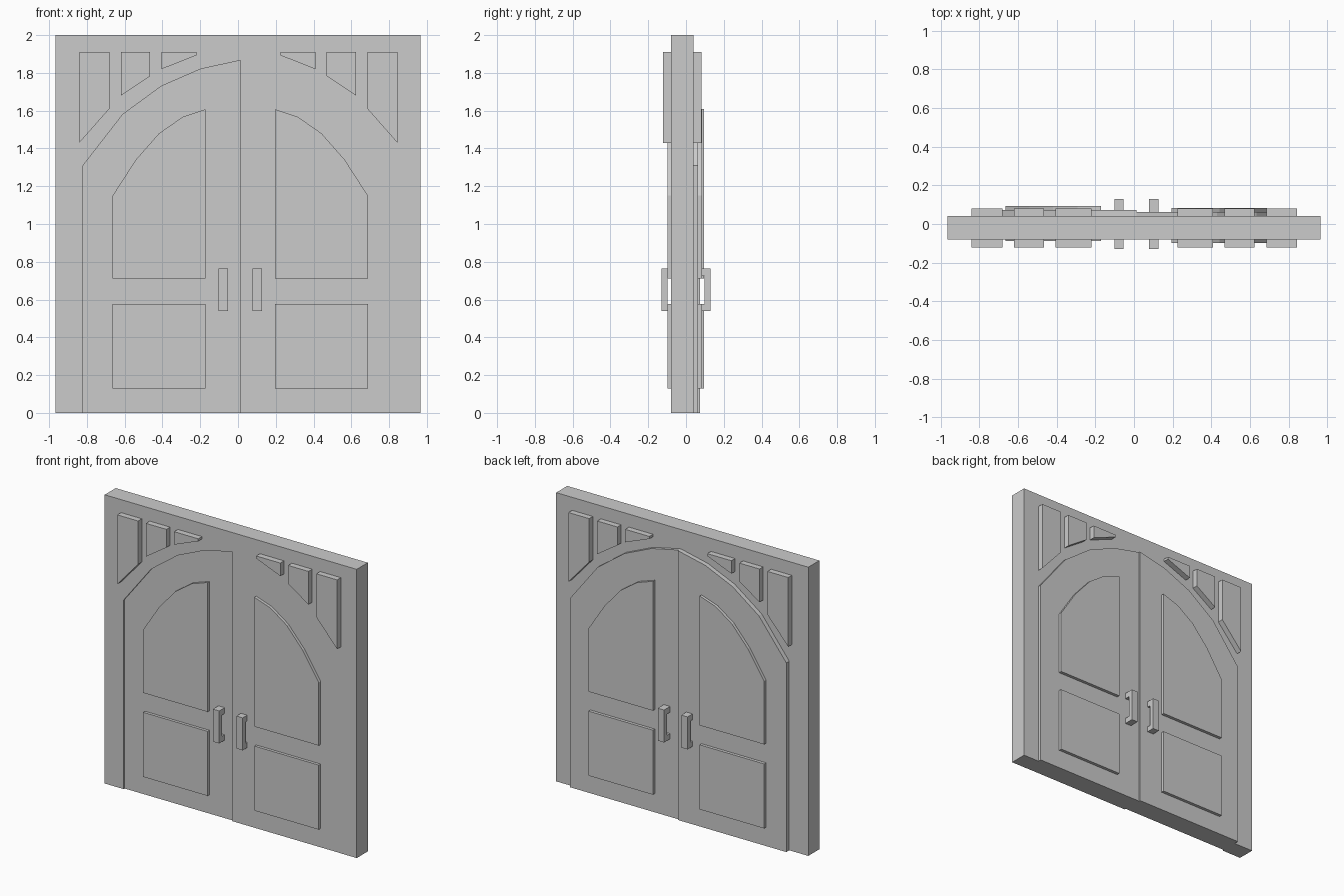
import bpy, bmesh

if "Cube" in bpy.data.objects:
    bpy.data.objects.remove(bpy.data.objects["Cube"])

C = 0.012  # x of the seam between the two doors


def prism(name, pts, lo, hi, axis='y'):
    """Extrude an outline: (x,z) points along y, or (y,z) points along x."""
    bm = bmesh.new()
    place = (lambda a, b: (a, lo, b)) if axis == 'y' else (lambda a, b: (lo, a, b))
    face = bm.faces.new([bm.verts.new(place(*p)) for p in pts])
    geo = bmesh.ops.extrude_face_region(bm, geom=[face])['geom']
    d = hi - lo
    bmesh.ops.translate(bm, verts=[v for v in geo if isinstance(v, bmesh.types.BMVert)],
                        vec=(0, d, 0) if axis == 'y' else (d, 0, 0))
    bmesh.ops.recalc_face_normals(bm, faces=bm.faces)
    mesh = bpy.data.meshes.new(name)
    bm.to_mesh(mesh)
    bm.free()
    ob = bpy.data.objects.new(name, mesh)
    bpy.context.collection.objects.link(ob)
    return ob


# outlines as distance from the seam (or from x = 0 for the frame trim)
arch = [(0.832, 1.31), (0.622, 1.58), (0.417, 1.73), (0.21, 1.82), (0, 1.866)]
panel_arch = [(0.676, 1.15), (0.553, 1.34), (0.43, 1.48), (0.305, 1.567), (0.183, 1.608)]
trim = [(0.842, 1.43, 0.683, 1.61), (0.622, 1.68, 0.467, 1.783), (0.407, 1.82, 0.222, 1.893)]

# frame with arched opening
left = [(C - d, z) for d, z in arch]
right = [(C + d, z) for d, z in reversed(arch[:-1])]
W = 0.966
frame = [(-W, 0), (C - 0.832, 0)] + left + right + [(C + 0.832, 0), (W, 0), (W, 2), (-W, 2)]
prism("door_frame", frame, -0.08, 0.041)

for s, side, front, back in ((-1, "left", -0.069, 0.073), (1, "right", -0.079, 0.063)):
    def out(pts, c=C):
        return [(c + s * d, z) for d, z in pts]

    # door leaf
    prism(side + "_door", out([(0, 0), (0.832, 0)] + arch), front, back)
    # raised panels, showing on both faces
    prism(side + "_lower_panel",
          out([(0.183, 0.13), (0.676, 0.13), (0.676, 0.577), (0.183, 0.577)]),
          front - 0.02, back + 0.021)
    prism(side + "_upper_panel", out([(0.183, 0.712), (0.676, 0.712)] + panel_arch),
          front - 0.02, back + 0.021)
    # corner trim blocks, showing on both faces
    for i, (a, za, b, zb) in enumerate(trim):
        prism(f"{side}_trim_{i + 1}", out([(a, za), (b, zb), (b, 1.91), (a, 1.91)], 0.002),
              -0.121, 0.081)
    # bracket handles on both faces
    x = C + s * 0.09
    for t, name, y0 in ((-1, "front", -front), (1, "back", back)):
        prof = [(y0 - 0.01, 0.54), (0.129, 0.54), (0.129, 0.765), (y0 - 0.01, 0.765),
                (y0 - 0.01, 0.725), (0.098, 0.725), (0.098, 0.577), (y0 - 0.01, 0.577)]
        prism(f"{side}_{name}_handle", [(t * y, z) for y, z in prof], x - 0.024, x + 0.024, 'x')
